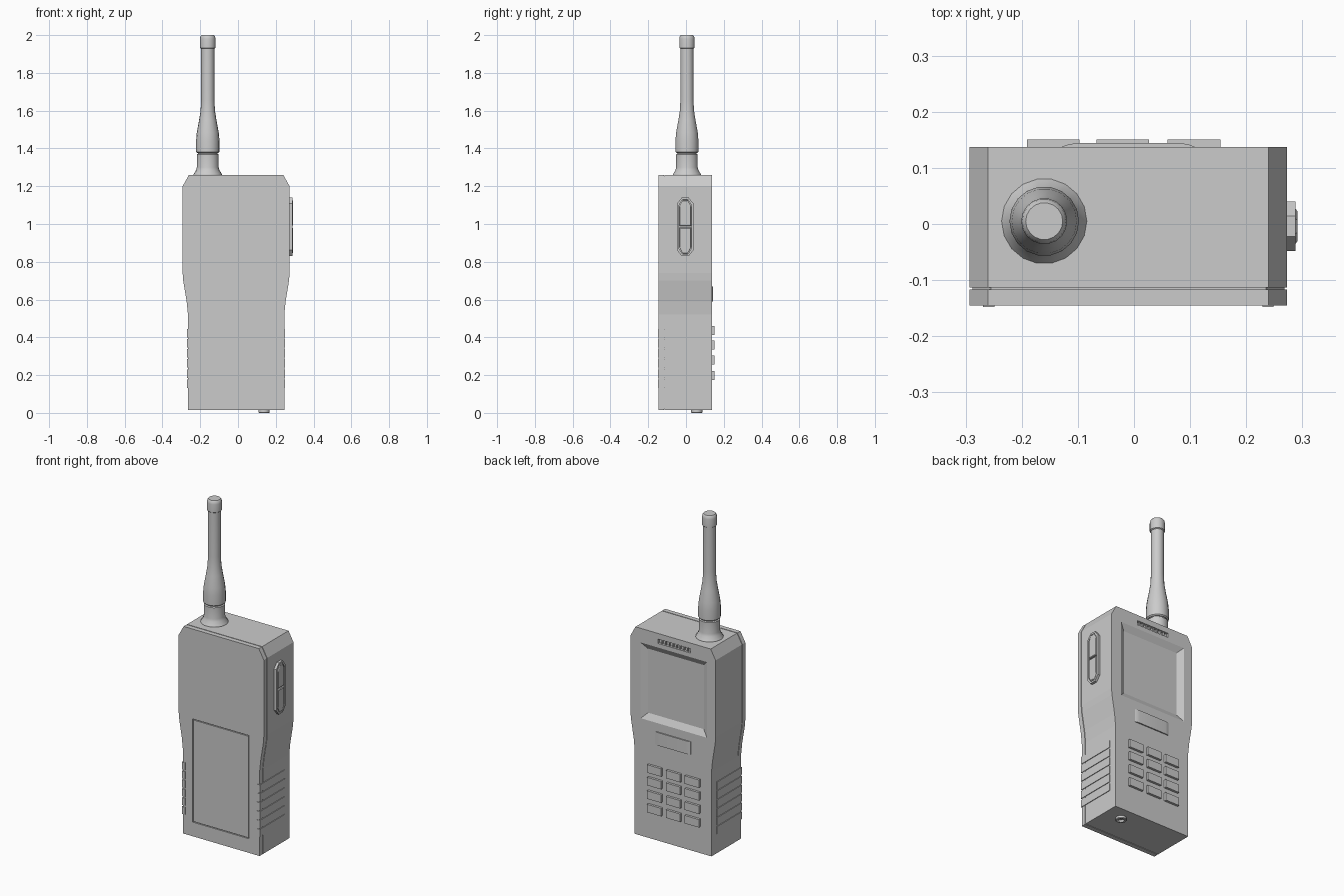
import bpy, bmesh, math
from mathutils import Vector

if "Cube" in bpy.data.objects:
    bpy.data.objects.remove(bpy.data.objects["Cube"])

CX = -0.01  # body centre line


def make(name, verts, faces, smooth=False):
    me = bpy.data.meshes.new(name)
    me.from_pydata([tuple(v) for v in verts], [], faces)
    bm = bmesh.new()
    bm.from_mesh(me)
    bmesh.ops.recalc_face_normals(bm, faces=bm.faces)
    bm.to_mesh(me)
    bm.free()
    ob = bpy.data.objects.new(name, me)
    bpy.context.collection.objects.link(ob)
    if smooth:
        select(ob)
        bpy.ops.object.shade_smooth_by_angle(angle=math.radians(30))
    return ob


def select(ob):
    bpy.ops.object.select_all(action='DESELECT')
    ob.select_set(True)
    bpy.context.view_layer.objects.active = ob


def loft(name, rings, smooth=False):
    """Skin a list of equal-length closed rings and cap both ends."""
    n = len(rings[0])
    faces = [list(range(n)), list(range((len(rings) - 1) * n, len(rings) * n))]
    for r in range(len(rings) - 1):
        for i in range(n):
            j = (i + 1) % n
            faces.append([r * n + i, r * n + j, (r + 1) * n + j, (r + 1) * n + i])
    return make(name, [v for ring in rings for v in ring], faces, smooth)


def rect(x0, x1, z0, z1, y, inset=0.0):
    i = inset
    return [(x0 + i, y, z0 + i), (x1 - i, y, z0 + i), (x1 - i, y, z1 - i), (x0 + i, y, z1 - i)]


def box(name, x0, x1, y0, y1, z0, z1):
    return loft(name, [rect(x0, x1, z0, z1, y0), rect(x0, x1, z0, z1, y1)])


def lathe(name, cx, cy, profile, sides):
    rings = [[(cx + r * math.cos(math.tau * i / sides), cy + r * math.sin(math.tau * i / sides), z)
              for i in range(sides)] for r, z in profile]
    return loft(name, rings, True)


def cut(target, cutter):
    mod = target.modifiers.new("cut", 'BOOLEAN')
    mod.operation = 'DIFFERENCE'
    mod.object = cutter
    select(target)
    bpy.ops.object.modifier_apply(modifier=mod.name)
    bpy.data.objects.remove(cutter)


# Body shells: mirrored side profile (half width, z)
HALF = [(0.255, 0.015), (0.255, 0.52), (0.262, 0.59), (0.28, 0.70), (0.283, 0.74),
        (0.283, 1.20), (0.25, 1.26)]


def body_ring(y, d=0.0):
    right = [(CX + w - d, y, min(max(z, 0.015 + d), 1.26 - d)) for w, z in HALF]
    left = [(CX - w + d, y, min(max(z, 0.015 + d), 1.26 - d)) for w, z in reversed(HALF)]
    return right + left


back_cover = loft("back_cover", [body_ring(-0.145), body_ring(-0.117)])
loft("seam_core", [body_ring(-0.119, 0.005), body_ring(-0.111, 0.005)])
main_shell = loft("main_shell", [body_ring(-0.113), body_ring(0.137)])

# Screen recess with sloping rim
sx0, sx1, sz0, sz1 = -0.235, 0.205, 0.72, 1.175
cut(main_shell, loft("screen_cutter", [rect(sx0, sx1, sz0, sz1, 0.117, 0.035),
                                       rect(sx0, sx1, sz0, sz1, 0.137),
                                       rect(sx0, sx1, sz0, sz1, 0.16)]))

# Earpiece slot with slats
cut(main_shell, box("slot_cutter", -0.125, 0.09, 0.122, 0.16, 1.200, 1.226))
for i in range(8):
    x = -0.102 + i * 0.0242
    box("earpiece_slat", x - 0.003, x + 0.003, 0.118, 0.132, 1.199, 1.227)

# Battery panel lying in a thin groove
px0, px1, pz0, pz1 = -0.2, 0.175, 0.10, 0.72
cut(back_cover, box("panel_cutter", px0, px1, -0.2, -0.138, pz0, pz1))
box("battery_panel", px0 + 0.005, px1 - 0.005, -0.145, -0.136, pz0 + 0.005, pz1 - 0.005)

# Navigation bar, bevelled at both ends
loft("navigation_bar", [[(-0.13, 0.135, z), (-0.128, 0.138, z), (-0.115, 0.1425, z), (-0.10, 0.144, z),
                         (0.08, 0.144, z), (0.095, 0.1425, z), (0.108, 0.138, z), (0.11, 0.135, z)]
                        for z in (0.59, 0.668)], True)

# Keypad
for kx in (-0.144, -0.02, 0.107):
    for kz in (0.198, 0.279, 0.36, 0.436):
        loft("key", [rect(kx - 0.047, kx + 0.047, kz - 0.024, kz + 0.024, 0.13),
                     rect(kx - 0.047, kx + 0.047, kz - 0.024, kz + 0.024, 0.151)])

# Grip ribs wrapping slightly onto the cover
for s in (-1, 1):
    for i in range(6):
        z = 0.132 + i * 0.0535
        a, b = sorted((CX + s * 0.239, CX + s * 0.259))
        box("grip_rib", a, b, -0.148, 0.09, z, z + 0.045)


# Side rocker: hexagonal bezel with two buttons
def hexagon(x, d):
    w, zt, zb = 0.044 - d, 1.14 - d, 0.83 + d
    t = 0.018 - d * 0.4
    return [(x, y - 0.004, z) for y, z in ((-t, zb), (t, zb), (w, zb + 0.032), (w, zt - 0.032),
                                           (t, zt), (-t, zt), (-w, zt - 0.032), (-w, zb + 0.032))]


bezel = loft("side_bezel", [hexagon(0.265, 0), hexagon(0.288, 0)])
cut(bezel, loft("bezel_cutter", [hexagon(0.279, 0.01), hexagon(0.30, 0.01)]))
for s in (-1, 1):
    rings = []
    for x, d in ((0.275, 0.013), (0.288, 0.013), (0.291, 0.017)):
        w, t, z1, z0 = 0.044 - d, 0.018 - d * 0.4, 0.155 - d, d - 0.009
        rings.append([(x, y - 0.004, 0.985 + s * z) for y, z in
                      ((-w, z0), (w, z0), (w, z1 - 0.032), (t, z1), (-t, z1), (-w, z1 - 0.032))])
    loft("side_button", rings)

# Antenna
lathe("antenna_base", -0.16, 0.005,
      [(0.076, 1.255), (0.076, 1.262), (0.062, 1.285), (0.058, 1.30), (0.058, 1.368), (0.052, 1.372),
       (0.052, 1.38)], 18)
lathe("antenna_whip", -0.16, 0.005,
      [(0.056, 1.376), (0.062, 1.382), (0.062, 1.44), (0.058, 1.485), (0.046, 1.55), (0.038, 1.60),
       (0.035, 1.66), (0.035, 1.935)], 18)
lathe("antenna_cap", -0.16, 0.005,
      [(0.035, 1.928), (0.041, 1.932), (0.041, 1.98), (0.039, 1.992), (0.033, 2.0)], 18)

# Socket ring under the body
ring = lathe("bottom_socket", 0.138, 0.057, [(0.03, 0.02), (0.03, 0.003), (0.027, 0.0)], 18)
cut(ring, lathe("socket_cutter", 0.138, 0.057, [(0.016, -0.02), (0.016, 0.013)], 18))
